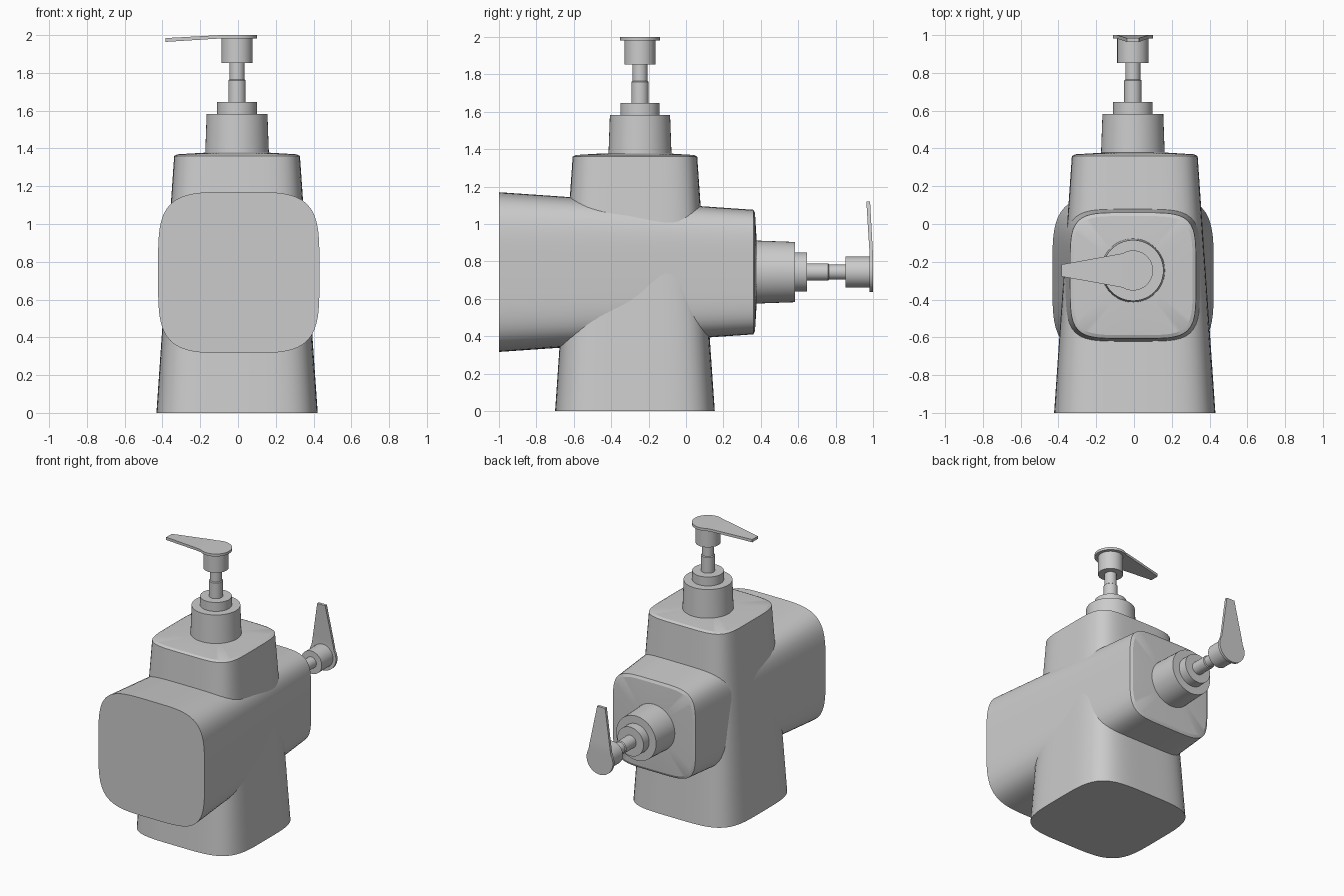
import bpy, bmesh, math
from mathutils import Matrix, Vector

cube = bpy.data.objects.get("Cube")
if cube:
    bpy.data.objects.remove(cube, do_unlink=True)

grey = bpy.data.materials.new("plain grey")
grey.use_nodes = True
COLOUR = (0.6, 0.6, 0.6, 1)
grey.diffuse_color = COLOUR
grey.node_tree.nodes["Principled BSDF"].inputs["Base Color"].default_value = COLOUR


def loft(name, rings, frame, angle=30):
    """Skin closed rings of points, cap both ends and place the part."""
    bm = bmesh.new()
    loops = [[bm.verts.new(p) for p in ring] for ring in rings]
    n = len(rings[0])
    for a, b in zip(loops, loops[1:]):
        for i in range(n):
            j = (i + 1) % n
            bm.faces.new((a[i], a[j], b[j], b[i]))
    bm.faces.new(loops[0])
    bm.faces.new(loops[-1])
    bmesh.ops.recalc_face_normals(bm, faces=bm.faces)
    mesh = bpy.data.meshes.new(name)
    bm.to_mesh(mesh)
    bm.free()
    mesh.materials.append(grey)
    obj = bpy.data.objects.new(name, mesh)
    bpy.context.collection.objects.link(obj)
    obj.matrix_world = frame
    bpy.ops.object.select_all(action='DESELECT')
    obj.select_set(True)
    bpy.context.view_layer.objects.active = obj
    bpy.ops.object.shade_smooth_by_angle(angle=math.radians(angle))
    return obj


def rounded_square(half, z, power, n=96):
    """Soft square cross-section; power 2 is a circle."""
    ring = []
    for i in range(n):
        a = 2 * math.pi * i / n
        c, s = math.cos(a), math.sin(a)
        r = half / (abs(c) ** power + abs(s) ** power) ** (1 / power)
        ring.append((r * c, r * s, z))
    return ring


def turned(name, profile, frame):
    return loft(name, [rounded_square(r, z, 2, 48) for r, z in profile], frame)


def lever_rings():
    """Round pad running out into a narrow, drooping spout."""
    pad, tip, tip_half = 0.106, -0.378, 0.032
    join = -0.055
    join_half = math.sqrt(pad ** 2 - join ** 2)
    stations = [tip + (join - tip) * i / 10 for i in range(10)]
    start = math.acos(join / pad)
    stations += [pad * math.cos(start * (1 - i / 16)) for i in range(17)]
    rings = []
    for x in stations:
        if x < join:
            w = tip_half + (join_half - tip_half) * (x - tip) / (join - tip)
        else:
            w = max(math.sqrt(max(pad ** 2 - x ** 2, 0)), 0.004)
        droop = min(max((-x - 0.09) / 0.29, 0), 1)
        top, low = 2 - 0.016 * droop, 1.982 - 0.018 * droop
        rings.append([(x, -w, low), (x, w, low), (x, w, top), (x, -w, top)])
    return rings


def bottle(prefix, frame, shift):
    # Tapered body with a narrow rim and nearly flat shoulder
    body = [(0.427, 0, 4.2), (0.38, 0.68, 4.6), (0.333, 1.36, 5),
            (0.315, 1.369, 5), (0.165, 1.378, 2.2)]
    loft(prefix + "_body", [rounded_square(*b) for b in body], frame, 20)
    # Pump parts share one axis, slightly off the body axis
    pump = frame @ Matrix.Translation(Vector((0, shift, 0)))
    turned(prefix + "_cap", [(0.169, 1.36), (0.161, 1.582)], pump)
    turned(prefix + "_collar", [(0.105, 1.575), (0.105, 1.647)], pump)
    turned(prefix + "_stem", [(0.046, 1.64), (0.046, 1.76),
                              (0.04, 1.765), (0.04, 1.86)], pump)
    turned(prefix + "_pump_head", [(0.083, 1.852), (0.083, 1.985)], pump)
    loft(prefix + "_lever", lever_rings(), pump)


# Upright bottle, and a second one lying through it towards the back
bottle("upright", Matrix.Translation((-0.005, -0.273, 0)), 0.027)
lying = Matrix(((0, -1, 0, 0.004), (0, 0, 1, -1), (-1, 0, 0, 0.743), (0, 0, 0, 1)))
bottle("lying", lying, 0.01)
